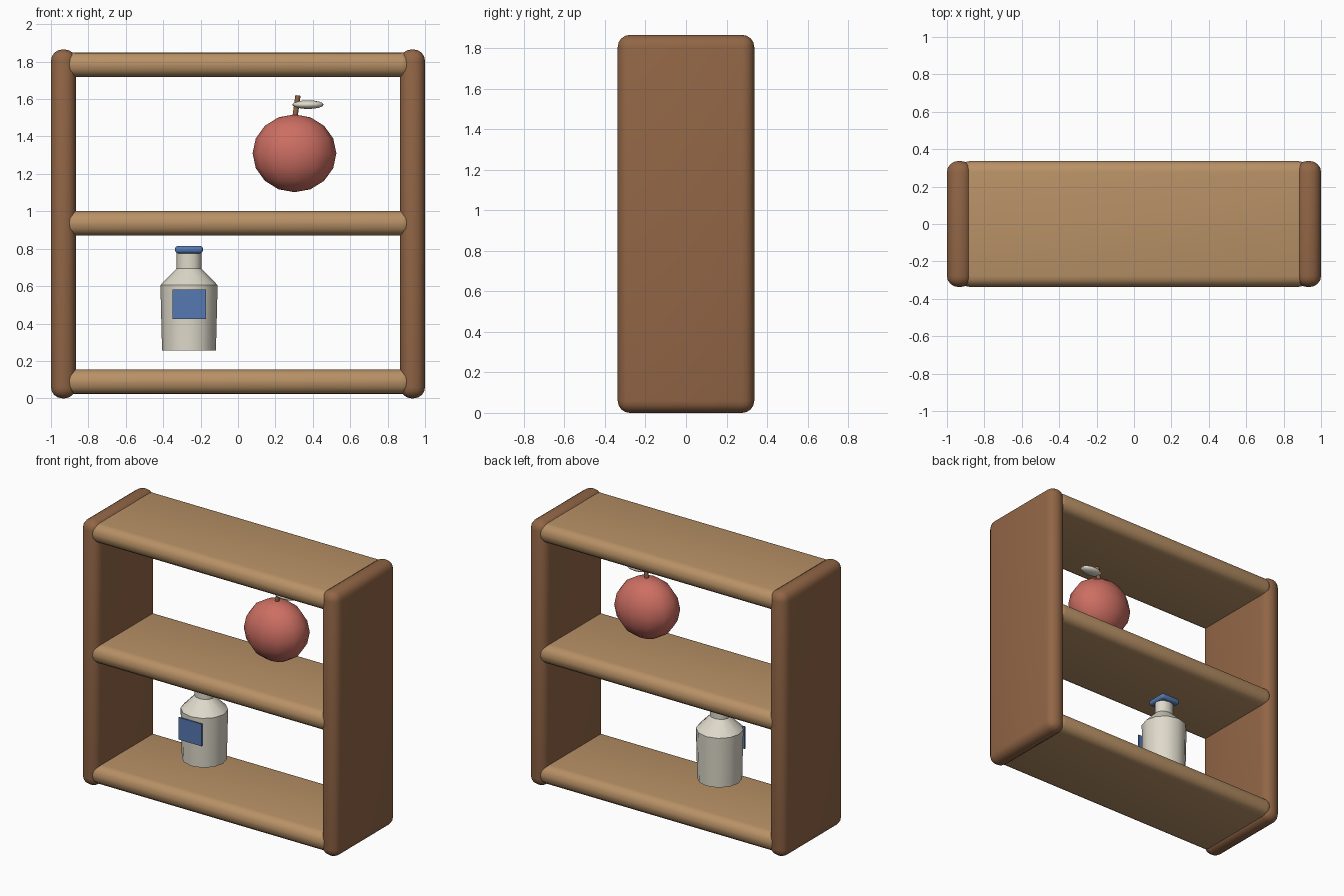
import bpy, bmesh, math
from mathutils import Matrix, Vector

if "Cube" in bpy.data.objects:
    bpy.data.objects.remove(bpy.data.objects["Cube"])


def material(name, rgb):
    """Flat colour from 0-255 sRGB values."""
    lin = [((c / 255 + 0.055) / 1.055) ** 2.4 for c in rgb]
    m = bpy.data.materials.new(name)
    m.diffuse_color = (*lin, 1)
    m.use_nodes = True
    m.node_tree.nodes["Principled BSDF"].inputs["Base Color"].default_value = m.diffuse_color
    return m


SIDE = material("dark wood", (146, 102, 70))
SHELF = material("light wood", (184, 145, 102))
RED = material("fruit red", (204, 110, 98))
CREAM = material("cream", (222, 217, 202))
BLUE = material("label blue", (85, 121, 178))


def finish(name, bm, mat, smooth=40):
    bmesh.ops.recalc_face_normals(bm, faces=bm.faces)
    me = bpy.data.meshes.new(name)
    bm.to_mesh(me)
    bm.free()
    me.materials.append(mat)
    ob = bpy.data.objects.new(name, me)
    bpy.context.collection.objects.link(ob)
    bpy.ops.object.select_all(action='DESELECT')
    ob.select_set(True)
    bpy.context.view_layer.objects.active = ob
    bpy.ops.object.shade_smooth_by_angle(angle=math.radians(smooth))
    return ob


def rounded_box(name, centre, size, mat, radius=0, segments=4):
    bm = bmesh.new()
    bmesh.ops.create_cube(bm, size=1, matrix=Matrix.LocRotScale(
        Vector(centre), None, Vector(size)))
    if radius:
        bmesh.ops.bevel(bm, geom=bm.edges[:], offset=radius,
                        segments=segments, profile=0.5, affect='EDGES')
    return finish(name, bm, mat)


def ellipsoid(name, centre, radii, mat, u, v, smooth=60):
    bm = bmesh.new()
    bmesh.ops.create_uvsphere(bm, u_segments=u, v_segments=v, radius=1,
                              matrix=Matrix.LocRotScale(Vector(centre), None, Vector(radii)))
    return finish(name, bm, mat, smooth)


def lathe(name, centre, rings, mat, n):
    """Stack of elliptical rings (rx, ry, z), closed at both ends."""
    bm = bmesh.new()
    loops = [[bm.verts.new((centre[0] + rx * math.cos(math.tau * i / n),
                            centre[1] + ry * math.sin(math.tau * i / n), z))
              for i in range(n)] for rx, ry, z in rings]
    for a, b in zip(loops, loops[1:]):
        for i in range(n):
            bm.faces.new((a[i], a[i - 1], b[i - 1], b[i]))
    bm.faces.new(loops[0])
    bm.faces.new(loops[-1])
    return finish(name, bm, mat)


# Upright sides
for label, s in (("left", -1), ("right", 1)):
    rounded_box(label + "_side", (s * 0.9335, 0, 0.9325), (0.133, 0.674, 1.865), SIDE, 0.06)

# Shelves with rounded edges
for label, z in (("bottom", 0.088), ("middle", 0.936), ("top", 1.784)):
    rounded_box(label + "_shelf", (0, 0, z), (1.87, 0.674, 0.131), SHELF, 0.06)

# Fruit with stem and leaf
ellipsoid("fruit", (0.302, 0, 1.31), (0.224, 0.18, 0.208), RED, 12, 8)
bm = bmesh.new()
bmesh.ops.create_cone(bm, cap_ends=True, segments=8, radius1=0.014, radius2=0.014, depth=0.14,
                      matrix=Matrix.Translation((0.311, 0, 1.55))
                      @ Matrix.Rotation(math.radians(8), 4, 'Y'))
finish("fruit_stem", bm, SIDE, 50)
ellipsoid("fruit_leaf", (0.374, 0, 1.57), (0.084, 0.045, 0.023), CREAM, 12, 8)

# Bottle, cap and label plate
lathe("bottle", (-0.262, 0), [(0.144, 0.144, 0.255), (0.153, 0.15, 0.605),
                              (0.066, 0.055, 0.695), (0.066, 0.055, 0.78)], CREAM, 12)
rounded_box("bottle_cap", (-0.262, 0, 0.795), (0.15, 0.15, 0.04), BLUE, 0.017, 3)
rounded_box("bottle_label", (-0.26, -0.157, 0.503), (0.18, 0.009, 0.156), BLUE)
